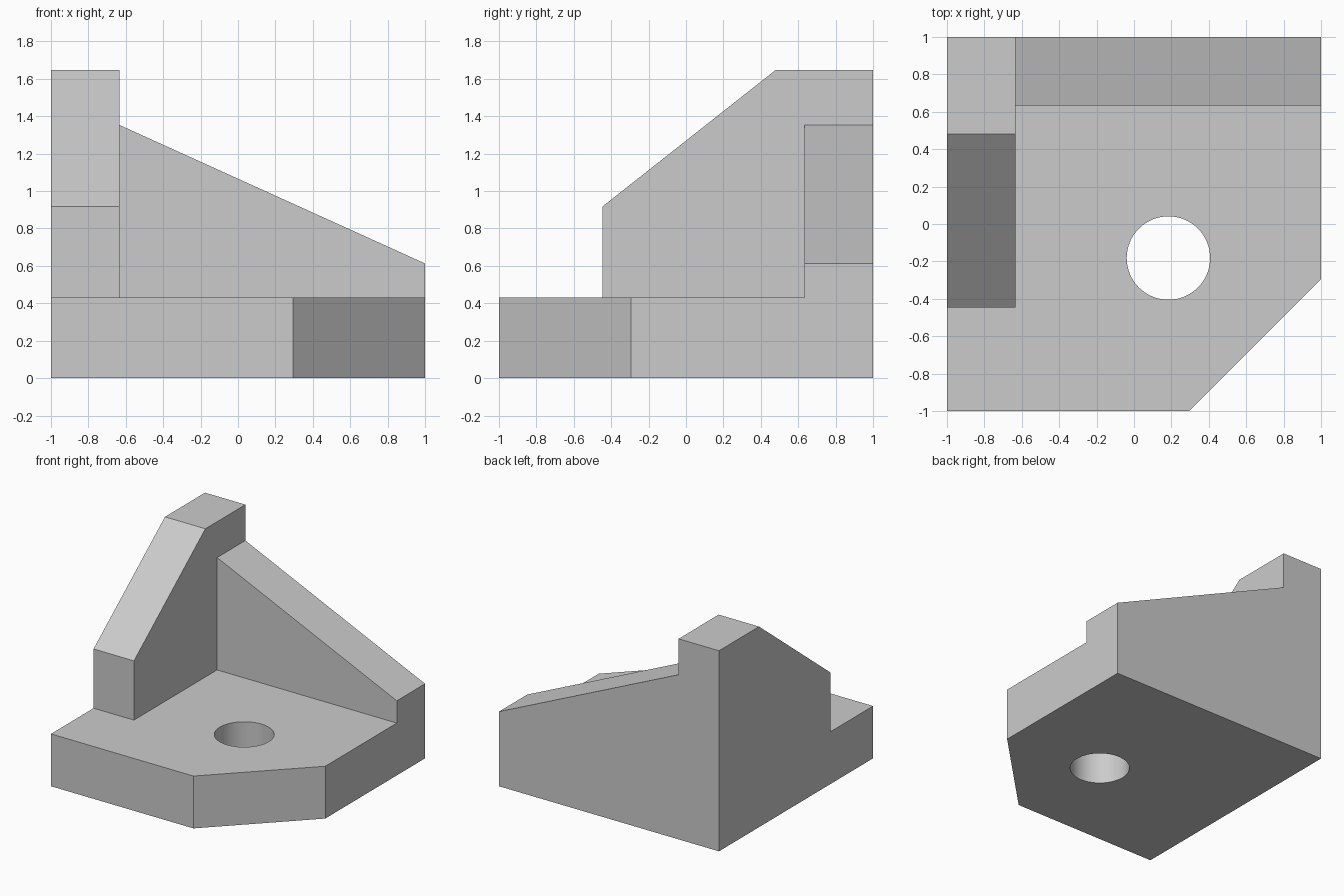
import bpy, bmesh, math
from mathutils import Vector

cube = bpy.data.objects.get("Cube")
if cube:
    bpy.data.objects.remove(cube, do_unlink=True)

grey = bpy.data.materials.new("light_grey")
grey.use_nodes = True
COLOUR = (0.6, 0.6, 0.6, 1)
grey.diffuse_color = COLOUR
grey.node_tree.nodes["Principled BSDF"].inputs["Base Color"].default_value = COLOUR


def prism(name, points, depth):
    """Extrude a closed outline along the depth vector."""
    bm = bmesh.new()
    face = bm.faces.new([bm.verts.new(p) for p in points])
    extruded = bmesh.ops.extrude_face_region(bm, geom=[face])["geom"]
    verts = [v for v in extruded if isinstance(v, bmesh.types.BMVert)]
    bmesh.ops.translate(bm, verts=verts, vec=Vector(depth))
    bmesh.ops.recalc_face_normals(bm, faces=bm.faces)
    mesh = bpy.data.meshes.new(name)
    bm.to_mesh(mesh)
    bm.free()
    mesh.materials.append(grey)
    obj = bpy.data.objects.new(name, mesh)
    bpy.context.collection.objects.link(obj)
    return obj


def combine(target, other, operation):
    """Apply a boolean to the target and discard the other part."""
    mod = target.modifiers.new(operation.lower(), "BOOLEAN")
    mod.operation, mod.solver, mod.object = operation, "EXACT", other
    bpy.context.view_layer.objects.active = target
    bpy.ops.object.modifier_apply(modifier=mod.name)
    bpy.data.objects.remove(other, do_unlink=True)


BASE_TOP = 0.43
WALL = 0.367      # wall thickness
CUT = 0.295       # where the clipped corner starts

# Base slab with a clipped front corner
bracket = prism("corner_bracket",
                [(x, y, 0) for x, y in ((-1, -1), (CUT, -1), (1, -CUT), (1, 1), (-1, 1))],
                (0, 0, BASE_TOP))

# Tall side wall with a sloping front
side_wall = prism("side_wall",
                  [(-1, y, z) for y, z in ((-0.447, 0), (-0.447, 0.917), (0.48, 1.648),
                                           (1, 1.648), (1, 0))],
                  (WALL, 0, 0))

# Back wall sloping down to the far end
back_wall = prism("back_wall",
                  [(x, 1, z) for x, z in ((WALL - 1, 0), (WALL - 1, 1.353), (1, 0.613), (1, 0))],
                  (0, -WALL, 0))

# Round hole through the base
SIDES, RADIUS = 64, 0.223
ring = [i * math.tau / SIDES for i in range(SIDES)]
hole = prism("hole_cutter",
             [(0.184 + RADIUS * math.cos(a), -0.182 + RADIUS * math.sin(a), -0.2) for a in ring],
             (0, 0, 1))

combine(bracket, side_wall, "UNION")
combine(bracket, back_wall, "UNION")
combine(bracket, hole, "DIFFERENCE")

# Merge coplanar faces left by the joins
bm = bmesh.new()
bm.from_mesh(bracket.data)
bmesh.ops.remove_doubles(bm, verts=bm.verts, dist=0.0005)
bmesh.ops.dissolve_limit(bm, angle_limit=math.radians(1), verts=bm.verts, edges=bm.edges)
bm.to_mesh(bracket.data)
bm.free()

# Smooth the hole, keep the corners sharp
bpy.ops.object.select_all(action="DESELECT")
bracket.select_set(True)
bpy.context.view_layer.objects.active = bracket
bpy.ops.object.shade_smooth_by_angle(angle=math.radians(30))
